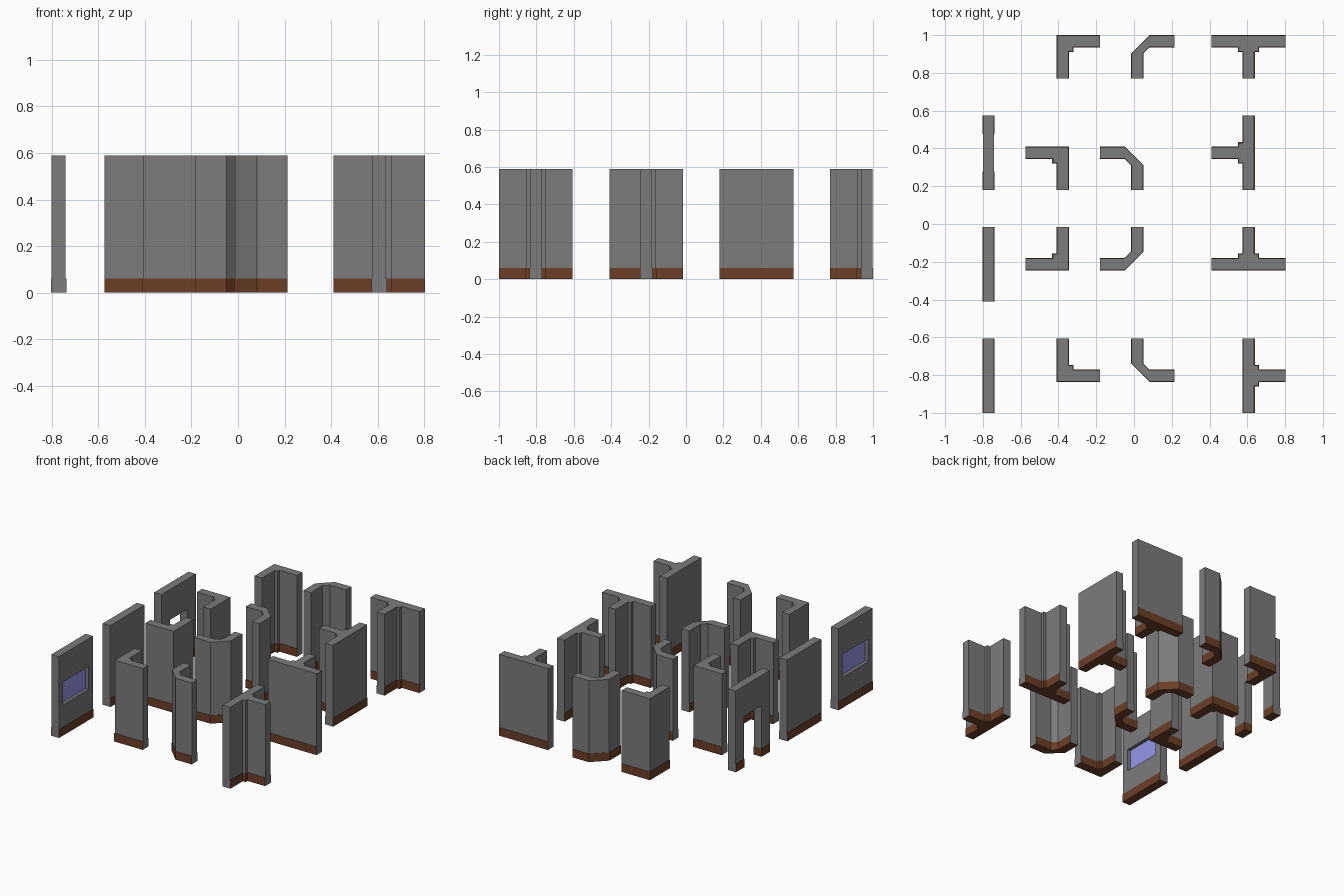
import bpy, bmesh
from math import pi

if "Cube" in bpy.data.objects:
    bpy.data.objects.remove(bpy.data.objects["Cube"])

M = 2 / (10 + 1 / 6)      # half length of a wall module
H, BASE_H = 3 * M, 0.06   # wall height, skirting height
W, B = 0.030, M / 6       # half thickness of wall and of skirting
P, A = 0.053, M / 3       # inner pillar reach, chamfer start


def material(name, rgb):
    mat = bpy.data.materials.new(name)
    mat.diffuse_color = (*rgb, 1)
    mat.use_nodes = True
    mat.node_tree.nodes["Principled BSDF"].inputs["Base Color"].default_value = mat.diffuse_color
    return mat


GREY = material("wall_grey", (0.2, 0.2, 0.2))
BROWN = material("skirting_brown", (0.15, 0.05, 0.02))
GLASS = material("glass_blue", (0.3, 0.3, 0.83))


# Plan outlines, counter-clockwise, for half thickness w and pillar reach p
def straight(w, p):
    return [(-w, -M), (w, -M), (w, M), (-w, M)]


def corner(w, p):
    return [(-w, -w), (M, -w), (M, w), (p, w), (p, p), (w, p), (w, M), (-w, M)]


def chamfered(w, p):
    return [(A, -w), (M, -w), (M, w), (A, w), (w, A), (w, M), (-w, M), (-w, A)]


def tee(w, p):
    return [(-w, -M), (w, -M), (w, -p), (p, -p), (p, -w), (M, -w),
            (M, w), (p, w), (p, p), (w, p), (w, M), (-w, M)]


def rect(x, y):
    return [(-x, -y), (x, -y), (x, y), (-x, y)]


def loft(name, rings, mats, loc, rot=0):
    """Join stacked outlines; skirting faces get slot 1 except on leg ends."""
    bm = bmesh.new()
    loops = [[bm.verts.new((x, y, z)) for x, y in prof] for prof, z in rings]
    n = len(loops[0])
    bottom = bm.faces.new(loops[0][::-1])
    bm.faces.new(loops[-1])
    skirting = [bottom]
    for k, (lo, hi) in enumerate(zip(loops, loops[1:])):
        for i in range(n):
            j = (i + 1) % n
            f = bm.faces.new((lo[i], lo[j], hi[j], hi[i]))
            c = f.calc_center_median()
            at_end = max(abs(c.x), abs(c.y)) > M - 1e-4
            if rings[k][1] < BASE_H + 1e-6 and rings[k + 1][1] < BASE_H + 1e-6 and not at_end:
                skirting.append(f)
    if len(mats) > 1:
        for f in skirting:
            f.material_index = 1
    bm.normal_update()
    mesh = bpy.data.meshes.new(name)
    bm.to_mesh(mesh)
    bm.free()
    for m in mats:
        mesh.materials.append(m)
    ob = bpy.data.objects.new(name, mesh)
    ob.location = (*loc, 0)
    ob.rotation_euler.z = rot
    bpy.context.collection.objects.link(ob)
    return ob


def wall(name, plan, loc, rot=0):
    thin, wide = plan(W, P), plan(B, P + B - W)
    return loft(name, [(wide, 0), (wide, BASE_H), (thin, BASE_H), (thin, H)],
                [GREY, BROWN], loc, rot)


def cut(target, cutter):
    mod = target.modifiers.new("opening", 'BOOLEAN')
    mod.operation, mod.solver, mod.object = 'DIFFERENCE', 'EXACT', cutter
    cutter.hide_render = True
    bpy.context.view_layer.objects.active = target
    bpy.ops.object.modifier_apply(modifier=mod.name)
    bpy.data.objects.remove(cutter)


# Grid of module positions
rows = [-1 + M + 3 * M * i for i in range(4)]
right = (8 * M + B) / 2
cols = {"tee_wall": (right - M, tee),
        "chamfered_corner": (right - 4 * M, chamfered),
        "square_corner": (right - 6 * M, corner)}

# Junction walls, each row a quarter turn further
for name, (x, plan) in cols.items():
    for i, y in enumerate(rows):
        wall(f"{name}_{i + 1}", plan, (x, y), i * pi / 2)

# Straight walls: window, plain, doorway
xs = right - 8 * M
window, plain, door = [wall(n, straight, (xs, y)) for n, y in
                       zip(("window_wall", "plain_wall", "doorway_wall"), rows)]

# Doorway opening, keeping brown skirting on the jambs
opening = rect(0.1, M / 2)
cut(door, loft("door_cutter", [(opening, -0.1), (opening, BASE_H), (opening, 0.37)],
               [GREY, BROWN], (xs, rows[2])))

# Window opening and recessed pane
hw, z0, z1 = 0.147, 0.222, 0.388
cut(window, loft("window_cutter", [(rect(0.1, hw), z0), (rect(0.1, hw), z1)],
                 [GREY], (xs, rows[0])))
loft("window_pane", [(rect(0.005, hw), z0), (rect(0.005, hw), z1)],
     [GLASS], (xs, rows[0]))
